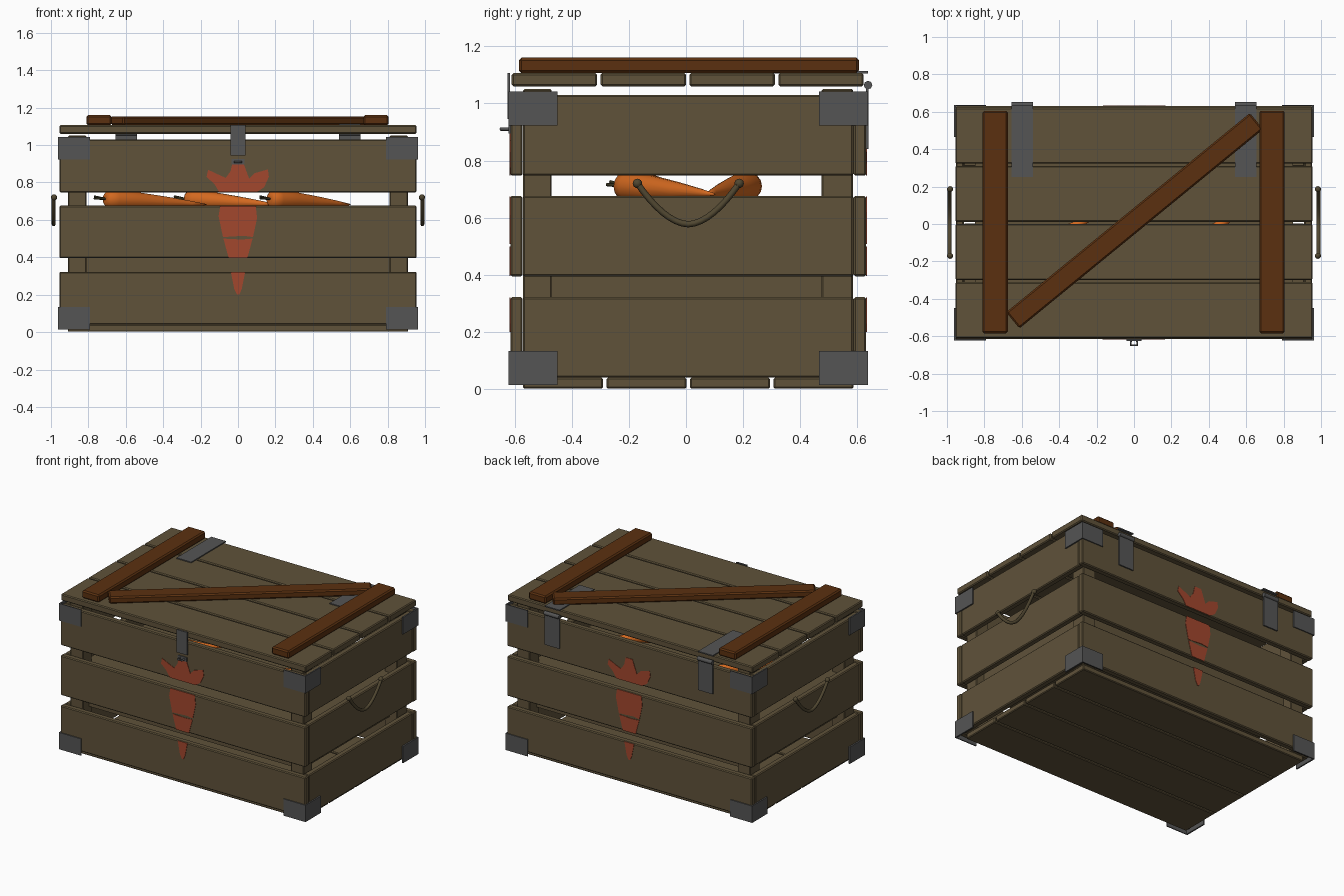
import bpy, bmesh, math
from mathutils import Vector

cube = bpy.data.objects.get("Cube")
if cube:
    bpy.data.objects.remove(cube, do_unlink=True)


def material(name, r, g, b):
    m = bpy.data.materials.new(name)
    m.use_nodes = True
    m.diffuse_color = (r, g, b, 1)
    m.node_tree.nodes["Principled BSDF"].inputs["Base Color"].default_value = (r, g, b, 1)
    return m


WOOD = material("olive wood", .115, .085, .042)
BRACE = material("dark brown wood", .105, .03, .005)
METAL = material("grey metal", .09, .09, .09)
PAINT = material("red orange paint", .36, .063, .027)
CARROT = material("carrot orange", .65, .14, .014)
STEM = material("dark stem", .035, .03, .012)
ROPE = material("rope brown", .08, .062, .03)


def finish(name, bm, mat):
    bmesh.ops.recalc_face_normals(bm, faces=bm.faces)
    me = bpy.data.meshes.new(name)
    bm.to_mesh(me)
    bm.free()
    ob = bpy.data.objects.new(name, me)
    bpy.context.collection.objects.link(ob)
    me.materials.append(mat)
    return ob


def box(name, xs, ys, zs, mat=WOOD, bevel=0.0):
    """Box between the given limits on each axis."""
    bm = bmesh.new()
    bmesh.ops.create_cube(bm, size=1)
    lims = (xs, ys, zs)
    for v in bm.verts:
        v.co = [(a + b) / 2 + c * (b - a) for c, (a, b) in zip(v.co, lims)]
    ob = finish(name, bm, mat)
    if bevel:
        mod = ob.modifiers.new("Bevel", "BEVEL")
        mod.width = bevel
        mod.segments = 1
    return ob


def plate(name, outline, y, mat):
    """Thin plate with an x-z outline, standing on the plane y."""
    bm = bmesh.new()
    face = bm.faces.new([bm.verts.new((x, y, z)) for x, z in outline])
    grown = bmesh.ops.extrude_face_region(bm, geom=[face])["geom"]
    for v in grown:
        if isinstance(v, bmesh.types.BMVert):
            v.co.y += math.copysign(.003, y)
    return finish(name, bm, mat)


def smooth(ob):
    for p in ob.data.polygons:
        p.use_smooth = True


def tube(name, points, radius, mat):
    cu = bpy.data.curves.new(name, "CURVE")
    cu.dimensions = "3D"
    cu.bevel_depth = radius
    cu.bevel_resolution = 2
    cu.use_fill_caps = True
    sp = cu.splines.new("POLY")
    sp.points.add(len(points) - 1)
    for p, co in zip(sp.points, points):
        p.co = (*co, 1)
    sp.use_smooth = True
    cu.materials.append(mat)
    ob = bpy.data.objects.new(name, cu)
    bpy.context.collection.objects.link(ob)
    return ob


# Crate walls: three plank rows on every side
for i, zs in enumerate([(.04, .322), (.395, .676), (.747, 1.03)]):
    box(f"front_plank_{i}", (-.955, .955), (-.615, -.572), zs, WOOD, .006)
    box(f"back_plank_{i}", (-.955, .955), (.587, .63), zs, WOOD, .006)
    for side, s in (("left", 1), ("right", -1)):
        box(f"{side}_plank_{i}", sorted((s * .91, s * .952)), (-.571, .586), zs, WOOD, .006)

# Floor and lid planks
for i in range(4):
    y = -.571 + i * .2925
    box(f"floor_plank_{i}", (-.91, .91), (y, y + .28), (.002, .04), WOOD, .005)
    y = -.61 + i * .311
    box(f"lid_plank_{i}", (-.955, .955), (y, y + .299), (1.06, 1.106), WOOD, .006)

# Raised inner floor the carrots rest on
box("inner_floor", (-.85, .85), (-.5, .51), (.31, .62))

# Corner posts and metal corner brackets
for sx, side in ((1, "left"), (-1, "right")):
    for end, post, face, reach in (("front", (-.57, -.47), -.615, -.45),
                                   ("back", (.475, .585), .63, .465)):
        tag = f"{end}_{side}"
        box(f"post_{tag}", sorted((sx * .81, sx * .909)), post, (.04, 1.05), WOOD, .005)
        outer = face + math.copysign(.007, face)
        for level, zs in (("lower", (.015, .133)), ("upper", (.922, 1.042))):
            box(f"{level}_bracket_{tag}_a", sorted((sx * .79, sx * .962)),
                sorted((face, outer)), zs, METAL)
            box(f"{level}_bracket_{tag}_b", sorted((sx * .952, sx * .962)),
                sorted((reach, outer)), zs, METAL)

# Lid braces
for side, xs in (("right", (-.81, -.675)), ("left", (.67, .805))):
    box(f"lid_brace_{side}", xs, (-.585, .605), (1.106, 1.16), BRACE, .009)
a, b = Vector((-.648, -.515)), Vector((.655, .55))
half = (b - a).length / 2
diagonal = box("lid_brace_diagonal", (-half, half), (-.056, .056), (1.106, 1.154), BRACE, .009)
diagonal.location = (*((a + b) / 2), 0)
diagonal.rotation_euler.z = math.atan2(b.y - a.y, b.x - a.x)

# Hinges
for side, s in (("left", 1), ("right", -1)):
    xs = sorted((s * .54, s * .655))
    box(f"hinge_strap_{side}", xs, (.25, .637), (1.105, 1.113), METAL)
    box(f"hinge_leaf_{side}", xs, (.63, .639), (.84, 1.06), METAL)
    tube(f"hinge_pin_{side}", [(x, .637, 1.064) for x in xs], .015, METAL)

# Latch with staple
box("latch_plate", (-.04, .04), (-.625, -.616), (.945, 1.106), METAL)
box("staple_base", (-.035, .035), (-.621, -.615), (.895, .925), METAL)
tube("staple_loop", [(-.017, -.615, .91), (-.017, -.648, .91),
                     (.017, -.648, .91), (.017, -.615, .91)], .006, METAL)

# Rope handles with knots
for side, s in (("left", 1), ("right", -1)):
    path = []
    for i in range(17):
        t = i / 8 - 1
        path.append((s * .986, .008 + .178 * t, .577 + .143 * abs(t) ** 1.8))
    tube(f"rope_handle_{side}", path, .011, ROPE)
    for end, p in (("front", path[0]), ("back", path[-1])):
        bm = bmesh.new()
        bmesh.ops.create_uvsphere(bm, u_segments=12, v_segments=8, radius=.0165)
        knot = finish(f"rope_knot_{side}_{end}", bm, ROPE)
        knot.location = (s * .9835, p[1], p[2])
        smooth(knot)

# Painted carrot on the front and back walls
leaves = [(-.1, .748), (-.125, .79), (-.168, .83), (-.16, .868), (-.1, .84), (-.065, .825),
          (-.04, .86), (-.027, .915), (.025, .915), (.045, .86), (.06, .82), (.09, .85),
          (.16, .87), (.165, .83), (.14, .775), (.1, .748)]
crown = [(-.095, .675), (-.104, .62), (-.085, .53), (-.08, .508), (.03, .515),
         (.08, .508), (.085, .53), (.102, .61), (.095, .675)]
middle = [(-.078, .5), (-.05, .396), (.05, .396), (.078, .5), (.02, .495)]
tip = [(-.038, .321), (-.02, .23), (-.005, .2), (.007, .2), (.02, .23), (.038, .321)]
for wall, y, s in (("front", -.615, 1), ("back", .63, -1)):
    for part, outline in (("leaves", leaves), ("crown", crown), ("middle", middle), ("tip", tip)):
        plate(f"painted_{part}_{wall}", [(s * x, z) for x, z in outline], y, PAINT)


# Carrots lying inside: turned body plus short stems
def carrot(name, start, end):
    start, end = Vector(start), Vector(end)
    axis = end - start
    turn = axis.to_track_quat("Z", "Y")
    profile = [(0, .012), (.0, .03), (.03, .048), (.1, .054), (.3, .047),
               (.6, .031), (.85, .015), (1, .003)]
    bm = bmesh.new()
    rings = []
    for t, r in profile:
        rings.append([bm.verts.new((r * math.cos(k * math.tau / 14),
                                    r * math.sin(k * math.tau / 14), t * axis.length))
                      for k in range(14)])
    for lo, hi in zip(rings, rings[1:]):
        for k in range(14):
            n = (k + 1) % 14
            bm.faces.new((lo[k], lo[n], hi[n], hi[k]))
    bm.faces.new(rings[0])
    bm.faces.new(rings[-1])
    body = finish(name, bm, CARROT)
    body.rotation_mode = "QUATERNION"
    body.rotation_quaternion = turn
    body.location = start
    smooth(body)
    back = -axis.normalized()
    for k in range(3):
        lean = Vector((0, .012 * (k - 1), .01 * (k % 2)))
        tube(f"{name}_stem_{k}", [start, start + back * .065 + lean], .006, STEM)


carrot("carrot_right", (-.71, -.2, .712), (-.17, .06, .682))
carrot("carrot_middle", (-.28, .225, .712), (.2, .07, .682))
carrot("carrot_left", (.17, -.225, .712), (.6, .1, .682))
